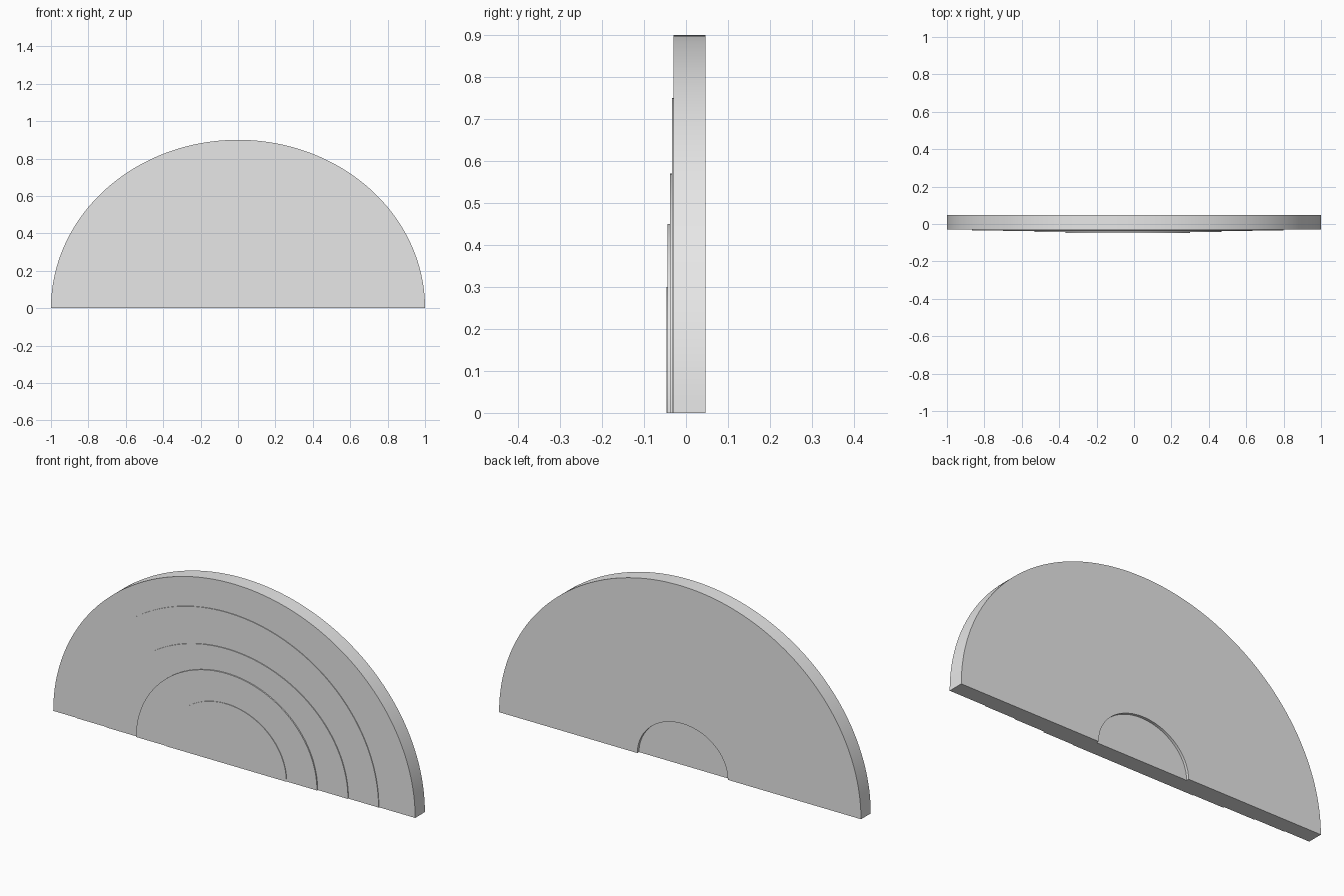
import bpy
import bmesh
import math

cube = bpy.data.objects.get("Cube")
if cube:
    bpy.data.objects.remove(cube)

grey = bpy.data.materials.new("plain grey")
grey.use_nodes = True
colour = (0.8, 0.8, 0.8, 1)
grey.diffuse_color = colour
grey.node_tree.nodes["Principled BSDF"].inputs["Base Color"].default_value = colour


def dome(name, centre, radius, height, front, back, sweep=math.pi):
    """Elliptical dome outline standing on the ground, extruded along y."""
    bm = bmesh.new()
    steps = 96
    count = steps + 1 if sweep < 6 else steps
    ring = [bm.verts.new((centre + radius * math.cos(sweep * i / steps), front,
                          height * math.sin(sweep * i / steps)))
            for i in range(count)]
    face = bm.faces.new(ring)
    new = bmesh.ops.extrude_face_region(bm, geom=[face])["geom"]
    moved = [v for v in new if isinstance(v, bmesh.types.BMVert)]
    bmesh.ops.translate(bm, verts=moved, vec=(0, back - front, 0))
    bmesh.ops.recalc_face_normals(bm, faces=bm.faces[:])
    mesh = bpy.data.meshes.new(name)
    bm.to_mesh(mesh)
    bm.free()
    mesh.materials.append(grey)
    obj = bpy.data.objects.new(name, mesh)
    bpy.context.collection.objects.link(obj)
    return obj


def activate(obj):
    bpy.ops.object.select_all(action="DESELECT")
    obj.select_set(True)
    bpy.context.view_layer.objects.active = obj


# Thick main slab with a shallow recess in its back
body = dome("body", 0, 1, 0.9, -0.03, 0.047)
cutter = dome("recess_cutter", -0.014, 0.25, 0.213, 0.034, 0.1, 2 * math.pi)
cutter.hide_render = True
cut = body.modifiers.new("recess", "BOOLEAN")
cut.operation = "DIFFERENCE"
cut.solver = "EXACT"
cut.object = cutter
activate(body)
bpy.ops.object.modifier_apply(modifier=cut.name)
bpy.data.objects.remove(cutter)

# Stepped thin layers on the front, each smaller and further forward
layers = [("outer_layer", 0.833, 0.75, -0.0335),
          ("second_layer", 0.667, 0.57, -0.0378),
          ("third_layer", 0.5, 0.45, -0.044),
          ("inner_layer", 0.333, 0.3, -0.047)]
parts = [body]
for name, radius, height, front in layers:
    parts.append(dome(name, -0.033, radius, height, front, -0.025))

for part in parts:
    activate(part)
    bpy.ops.object.shade_smooth_by_angle(angle=math.radians(30))
